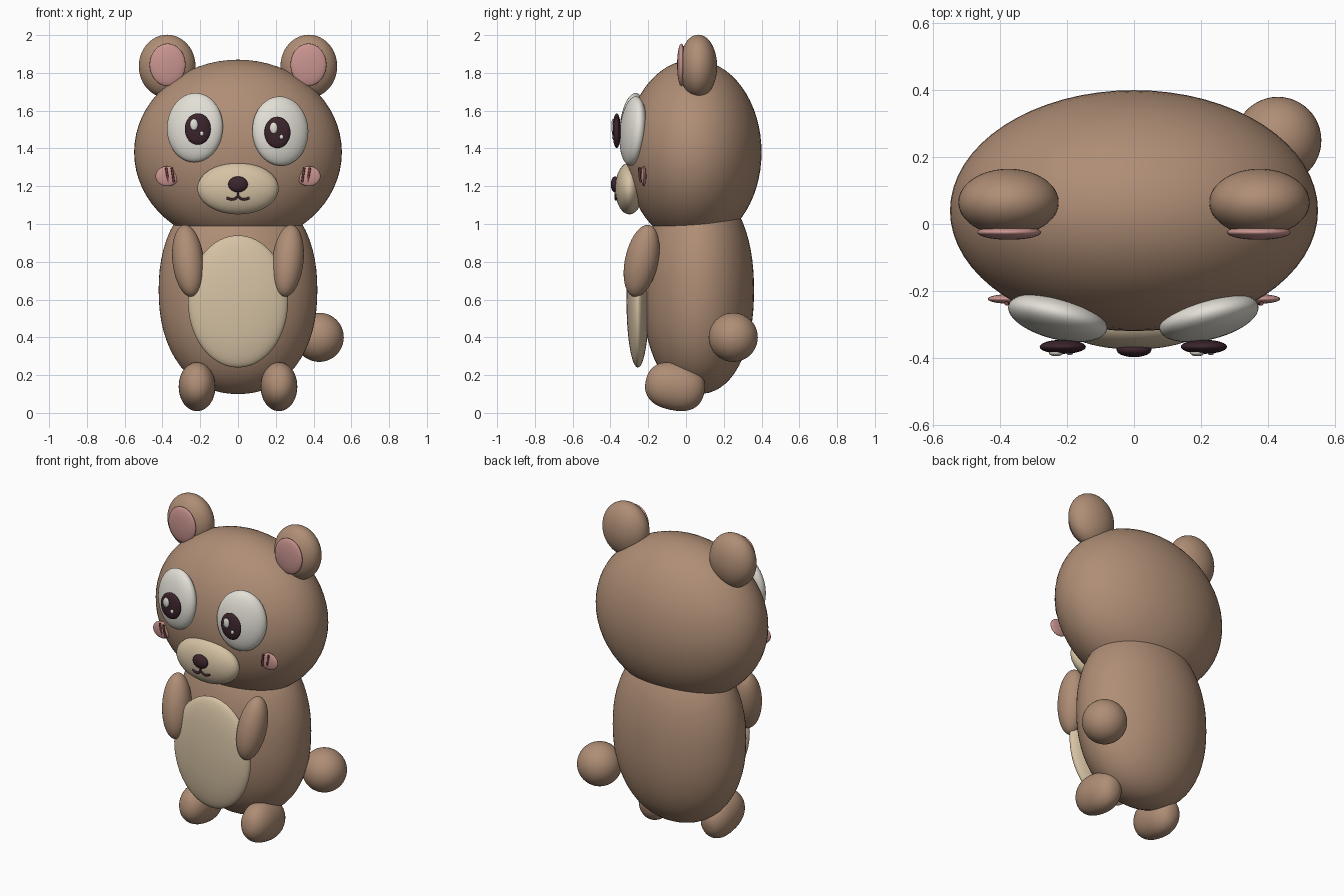
import bpy, math
from mathutils import Vector

cube = bpy.data.objects.get("Cube")
if cube:
    bpy.data.objects.remove(cube, do_unlink=True)


def material(name, rgb):
    m = bpy.data.materials.new(name)
    m.use_nodes = True
    m.diffuse_color = (*rgb, 1)
    bsdf = next(n for n in m.node_tree.nodes if n.type == 'BSDF_PRINCIPLED')
    bsdf.inputs["Base Color"].default_value = (*rgb, 1)
    return m


FUR = material("brown fur", (0.43, 0.27, 0.18))
CREAM = material("cream", (0.67, 0.54, 0.37))
WHITE = material("eye white", (0.76, 0.74, 0.67))
PINK = material("pink", (0.59, 0.30, 0.28))
DARK = material("dark plum", (0.045, 0.018, 0.026))
BLUSH = material("blush line", (0.19, 0.06, 0.06))


def blob(name, mat, centre, radii, rot=(0, 0, 0), power=2.0, segments=48):
    """Rounded solid; power above 2 makes it squarer along its own z axis."""
    bpy.ops.mesh.primitive_uv_sphere_add(segments=segments, ring_count=segments // 2, radius=1)
    ob = bpy.context.object
    ob.name = name
    for v in ob.data.vertices:
        rho = math.hypot(v.co.x, v.co.y)
        v.co /= (rho ** power + abs(v.co.z) ** power) ** (1 / power)
        v.co = Vector(a * b for a, b in zip(v.co, radii))
    ob.location = centre
    ob.rotation_euler = [math.radians(a) for a in rot]
    ob.data.materials.append(mat)
    bpy.ops.object.shade_smooth()
    return ob


def stroke(name, mat, points, radius):
    """Thin round tube through a few points."""
    cu = bpy.data.curves.new(name, 'CURVE')
    cu.dimensions = '3D'
    cu.bevel_depth = radius
    cu.bevel_resolution = 3
    cu.use_fill_caps = True
    sp = cu.splines.new('BEZIER')
    sp.bezier_points.add(len(points) - 1)
    for bp, p in zip(sp.bezier_points, points):
        bp.co = p
        bp.handle_left_type = bp.handle_right_type = 'AUTO'
    cu.materials.append(mat)
    ob = bpy.data.objects.new(name, cu)
    bpy.context.collection.objects.link(ob)


# Main masses
blob("head", FUR, (0, 0.04, 1.38), (0.55, 0.36, 0.49), segments=64)
blob("body", FUR, (0, 0.065, 0.65), (0.42, 0.295, 0.55), power=2.2, segments=64)
blob("belly", CREAM, (0, -0.255, 0.59), (0.265, 0.06, 0.35))
blob("tail", FUR, (0.43, 0.25, 0.40), (0.13, 0.13, 0.13))

# Muzzle, nose and mouth
blob("muzzle", CREAM, (0, -0.3, 1.188), (0.215, 0.075, 0.137))
blob("nose", DARK, (0, -0.376, 1.21), (0.052, 0.022, 0.042), segments=32)
stroke("mouth_line", DARK, [(0, -0.374, 1.18), (0, -0.372, 1.143)], 0.006)

for s, side in ((1, "left"), (-1, "right")):
    stroke(side + "_mouth", DARK,
           [(0, -0.371, 1.145), (s * 0.028, -0.370, 1.130), (s * 0.06, -0.364, 1.138)], 0.007)

    # Ears
    blob(side + "_ear", FUR, (s * 0.375, 0.065, 1.835), (0.15, 0.1, 0.167))
    blob(side + "_inner_ear", PINK, (s * 0.373, -0.025, 1.843), (0.095, 0.022, 0.112))

    # Eyes: the right one sits slightly higher
    lift = 0.0 if s > 0 else 0.018
    shift = 0.0 if s > 0 else -0.008
    z = 1.492 + lift
    blob(side + "_eye", WHITE, (s * 0.224 + shift / 2, -0.28, z), (0.152, 0.063, 0.184),
         rot=(-5, 0, s * 14))
    px = s * 0.209 + shift / 2
    blob(side + "_pupil", DARK, (px, -0.367, z - 0.007), (0.069, 0.021, 0.083), segments=32)
    blob(side + "_big_glint", WHITE, (px - 0.02, -0.386, z + 0.016), (0.021, 0.009, 0.030), segments=24)
    blob(side + "_small_glint", WHITE, (px + 0.021, -0.384, z - 0.031), (0.011, 0.008, 0.013), segments=16)

    # Cheeks with two blush lines
    blob(side + "_cheek", PINK, (s * 0.375, -0.224, 1.253), (0.062, 0.014, 0.053), segments=32)
    for x, y in ((0.345, -0.243), (0.375, -0.234)):
        stroke(side + "_blush_line", BLUSH,
               [(s * (x + 0.006), y - 0.004, 1.298), (s * x, y - 0.003, 1.26),
                (s * (x - 0.006), y + 0.004, 1.222)], 0.006)

    # Arms and feet
    blob(side + "_arm", FUR, (s * 0.264, -0.235, 0.805), (0.083, 0.088, 0.195),
         rot=(-12, s * 6, 0))
    blob(side + "_foot", FUR, (s * 0.217, -0.058, 0.139), (0.097, 0.125, 0.158),
         rot=(78, 0, 0), power=2.4)
